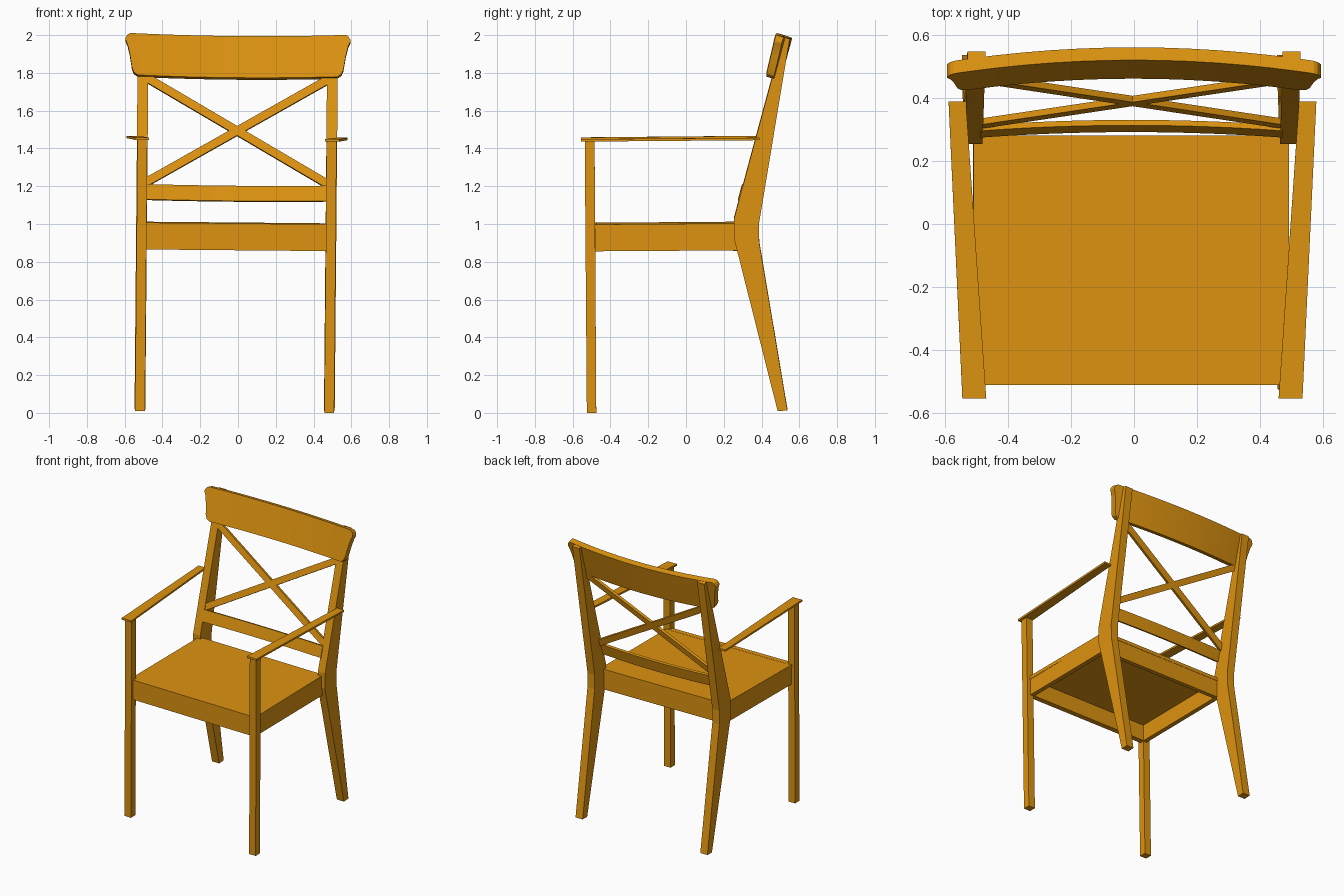
import bpy
import bmesh
from mathutils import Matrix

if "Cube" in bpy.data.objects:
    bpy.data.objects.remove(bpy.data.objects["Cube"])

wood = bpy.data.materials.new("honey_wood")
wood.diffuse_color = (0.72, 0.29, 0.005, 1)
wood.use_nodes = True
wood.node_tree.nodes["Principled BSDF"].inputs["Base Color"].default_value = wood.diffuse_color

# The whole chair leans very slightly sideways
LEAN = Matrix.Translation((-0.018, 0, 0.005)) @ Matrix.Rotation(0.009, 4, 'Y')


def make(name, verts, faces):
    me = bpy.data.meshes.new(name)
    me.from_pydata(verts, [], faces)
    bm = bmesh.new()
    bm.from_mesh(me)
    bmesh.ops.recalc_face_normals(bm, faces=bm.faces)
    bm.to_mesh(me)
    bm.free()
    me.transform(LEAN)
    me.materials.append(wood)
    ob = bpy.data.objects.new(name, me)
    bpy.context.collection.objects.link(ob)
    return ob


def prism(name, a, b):
    """Solid between two matching outlines."""
    n = len(a)
    sides = [(i, (i + 1) % n, n + (i + 1) % n, n + i) for i in range(n)]
    return make(name, a + b, [tuple(range(n)), tuple(range(n, 2 * n))] + sides)


def bent_board(name, cols, base_y, base_z, thick, bow, slope=(0.259, 0.966)):
    """Leaning board, bowed backwards; cols = (x, bottom, top)."""
    sy, sz = slope
    half = cols[-1][0]
    cols = [(-x, b, t) for x, b, t in reversed(cols[1:])] + cols
    verts, faces = [], []
    for x, b, t in cols:
        d = bow * (1 - (x / half) ** 2)
        for v, w in ((b, d), (t, d), (t, d + thick), (b, d + thick)):
            verts.append((x, base_y + v * sy + w * sz, base_z + v * sz - w * sy))
    for i in range(len(cols) - 1):
        for k in range(4):
            j = (k + 1) % 4
            faces.append((4 * i + k, 4 * i + j, 4 * i + 4 + j, 4 * i + 4 + k))
    e = len(verts)
    faces += [(0, 1, 2, 3), (e - 4, e - 3, e - 2, e - 1)]
    ob = make(name, verts, faces)
    with bpy.context.temp_override(object=ob, active_object=ob, selected_objects=[ob],
                                   selected_editable_objects=[ob]):
        bpy.ops.object.shade_smooth_by_angle(angle=0.35)
    return ob


# Side profiles (y, z)
back_leg = [(0.485, 0.01), (0.537, 0.012), (0.388, 0.90), (0.386, 1.0), (0.549, 1.98),
            (0.514, 1.99), (0.255, 1.03), (0.255, 0.92)]
front_leg = [(-0.525, 0.0), (-0.475, 0.0), (-0.484, 1.437), (-0.536, 1.437)]
apron = [(-0.48, 0.855), (0.28, 0.86), (0.28, 1.0), (-0.48, 0.996)]

for s, side in ((-1, "left"), (1, "right")):
    for name, prof, x0, x1 in (("back_leg", back_leg, 0.473, 0.53),
                               ("front_leg", front_leg, 0.475, 0.527),
                               ("side_apron", apron, 0.47, 0.502)):
        prism(f"{name}_{side}", [(s * x0, y, z) for y, z in prof],
              [(s * x1, y, z) for y, z in prof])
    # Flat armrest, splayed outwards to the back
    arm = [(0.465, -0.555, 1.436), (0.541, -0.555, 1.436), (0.585, 0.39, 1.444), (0.53, 0.39, 1.444)]
    prism(f"armrest_{side}", [(s * x, y, z) for x, y, z in arm],
          [(s * x, y, z + 0.013) for x, y, z in arm])

# Front and back aprons
for name, y0, y1 in (("front_apron", -0.512, -0.475), ("back_apron", 0.25, 0.28)):
    prism(name, [(-0.49, y, 0.856) for y in (y0,)] + [(0.49, y0, 0.856), (0.49, y0, 0.998), (-0.49, y0, 0.998)],
          [(-0.49, y1, 0.856), (0.49, y1, 0.856), (0.49, y1, 0.998), (-0.49, y1, 0.998)])

# Seat panel
plan = [(-0.505, -0.512, 0.997), (0.505, -0.512, 0.997), (0.5, 0.282, 1.003), (-0.5, 0.282, 1.003)]
prism("seat", plan, [(x, y, z - 0.025) for x, y, z in plan])

# Curved crest rail with rounded ends
crest = [(i * 0.088, 0.0, 0.228) for i in range(7)]
crest += [(0.55, 0.015, 0.228), (0.56, 0.04, 0.228), (0.572, 0.115, 0.227),
          (0.584, 0.165, 0.22), (0.595, 0.19, 0.20)]
bent_board("crest_rail", crest, 0.416, 1.782, 0.042, 0.048)

# Curved lower back rail
bent_board("lower_back_rail", [(i * 0.08, 0.0, 0.083) for i in range(7)], 0.275, 1.122, 0.018, 0.018)

# Crossed bars, lying in the leaning plane of the back
for s, name in ((-1, "cross_bar_a"), (1, "cross_bar_b")):
    front = [(-0.482, 1.187), (0.482, 1.742), (0.482, 1.792), (-0.482, 1.237)]
    ring = [(s * x, 0.306 + 0.26 * (z - 1.2), z) for x, z in front]
    prism(name, ring, [(x, y + 0.02, z - 0.005) for x, y, z in ring])
